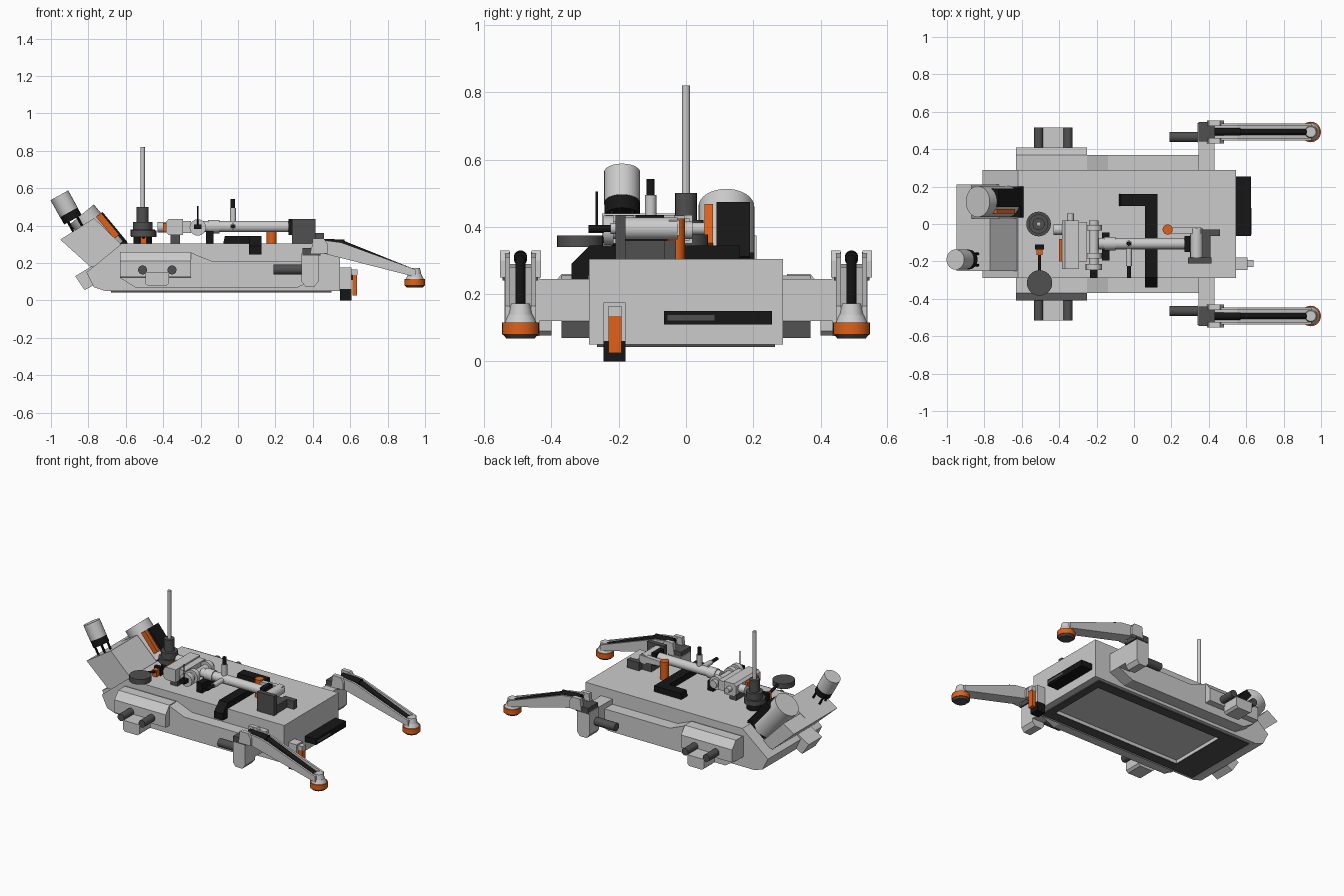
import bpy, bmesh, math
from mathutils import Vector


def mat(name, c):
    m = bpy.data.materials.new(name)
    m.diffuse_color = (*c, 1)
    return m


BLACK = mat("black", (0.008, 0.008, 0.008))
DARK = mat("dark_grey", (0.08, 0.08, 0.08))
ORANGE = mat("orange", (0.75, 0.12, 0.01))


def finish(name, bm, material, smooth=False):
    bmesh.ops.recalc_face_normals(bm, faces=bm.faces)
    me = bpy.data.meshes.new(name)
    bm.to_mesh(me)
    bm.free()
    if smooth:
        for p in me.polygons:
            p.use_smooth = True
        me.set_sharp_from_angle(angle=math.radians(35))
    if material:
        me.materials.append(material)
    ob = bpy.data.objects.new(name, me)
    bpy.context.collection.objects.link(ob)
    return ob


def prism(name, pts, lo, hi, material=None, plane="xz"):
    """Extrude a profile in the xz plane (along y) or the yz plane (along x)."""
    bm = bmesh.new()
    rings = []
    for d in sorted((lo, hi)):
        rings.append([bm.verts.new((a, d, b) if plane == "xz" else (d, a, b)) for a, b in pts])
    n = len(pts)
    bm.faces.new(rings[0])
    bm.faces.new(rings[1])
    for i in range(n):
        j = (i + 1) % n
        bm.faces.new((rings[0][i], rings[0][j], rings[1][j], rings[1][i]))
    return finish(name, bm, material)


def box(name, x, y, z, material=None):
    return prism(name, [(x[0], z[0]), (x[1], z[0]), (x[1], z[1]), (x[0], z[1])], y[0], y[1], material)


def rod(name, p, q, r, material=None, r2=None, n=24):
    p, q = Vector(p), Vector(q)
    bm = bmesh.new()
    bmesh.ops.create_cone(bm, cap_ends=True, segments=n, radius1=r,
                          radius2=r if r2 is None else r2, depth=(q - p).length)
    rot = (q - p).to_track_quat("Z", "Y")
    for v in bm.verts:
        v.co = rot @ v.co + (p + q) / 2
    return finish(name, bm, material, True)


# Hull with a recessed panel underneath
hull = prism("hull", [(0.545, 0.05), (0.545, 0.305), (-0.62, 0.305), (-0.81, 0.15),
                      (-0.77, 0.07), (-0.71, 0.05)], -0.288, 0.288)
cut = box("belly_cutter", (-0.5, 0.45), (-0.2, 0.2), (0.0, 0.07))
cut.hide_render = True
cut.hide_viewport = True
mod = hull.modifiers.new("recess", "BOOLEAN")
mod.object = cut
mod.solver = "EXACT"
for s in (1, -1):
    box("belly_side_rail", (-0.68, 0.5), (s * 0.2, s * 0.265), (0.043, 0.052), DARK)
for x in ((-0.68, -0.5), (0.45, 0.5)):
    box("belly_end_rail", x, (-0.2, 0.2), (0.043, 0.052), DARK)

# Stern blocks
prism("stern_block", [(-0.95, 0.325), (-0.77, 0.44), (-0.62, 0.295), (-0.62, 0.2), (-0.79, 0.18)],
      -0.25, 0.03)
prism("stern_cradle", [(-0.95, 0.325), (-0.87, 0.375), (-0.7, 0.2), (-0.79, 0.18)], 0.03, 0.21)
prism("stern_nozzle", [(-0.87, 0.13), (-0.82, 0.055), (-0.72, 0.11), (-0.77, 0.19)], -0.2, -0.06)

# Side pods, pegs and legs on both sides
for s in (1, -1):
    prism("sponson", [(-0.63, 0.255), (-0.25, 0.255), (-0.14, 0.21), (0.43, 0.21), (0.43, 0.12),
                      (0.32, 0.07), (-0.55, 0.07), (-0.63, 0.12)], s * 0.28, s * 0.37)
    prism("side_tank", [(s * 0.3, 0.26), (s * 0.37, 0.26), (s * 0.41, 0.21), (s * 0.41, 0.125),
                        (s * 0.3, 0.12)], -0.63, -0.25, plane="yz")
    for x in (-0.51, -0.353):
        rod("side_peg", (x, s * 0.38, 0.163), (x, s * 0.515, 0.163), 0.024, DARK)
    prism("peg_bracket", [(-0.495, 0.15), (-0.495, 0.09), (-0.48, 0.077), (-0.385, 0.077),
                          (-0.37, 0.09), (-0.37, 0.15)], s * 0.4, s * 0.515)
    # Leg mount
    box("leg_arm", (0.345, 0.43), (s * 0.28, s * 0.47), (0.12, 0.245))
    prism("leg_mount", [(0.34, 0.25), (0.34, 0.1), (0.36, 0.075), (0.41, 0.075), (0.43, 0.1),
                        (0.43, 0.25)], s * 0.435, s * 0.54)
    rod("leg_motor", (0.19, s * 0.465, 0.165), (0.345, s * 0.465, 0.165), 0.027, DARK)
    box("leg_bearing", (0.345, 0.44), (s * 0.44, s * 0.545), (0.24, 0.28), DARK)
    for o in (-0.047, 0.047):
        c = s * 0.492 + o
        prism("leg_fork", [(0.39, 0.25), (0.4, 0.33), (0.46, 0.33), (0.48, 0.3), (0.48, 0.25)],
              c - 0.014, c + 0.014)
        c = s * 0.492 + o * 0.82
        prism("leg_plate", [(0.43, 0.325), (0.55, 0.31), (0.95, 0.165), (0.95, 0.125), (0.46, 0.25)],
              c - 0.007, c + 0.007)
    prism("leg_core", [(0.43, 0.29), (0.55, 0.28), (0.95, 0.145), (0.95, 0.125), (0.46, 0.25)],
          s * 0.492 - 0.035, s * 0.492 + 0.035)
    rod("leg_piston", (0.43, s * 0.492, 0.31), (0.57, s * 0.492, 0.305), 0.02, BLACK)
    rod("leg_piston_rod", (0.56, s * 0.492, 0.305), (0.92, s * 0.492, 0.16), 0.015, BLACK)
    f = lambda z: (0.945, s * 0.492, z)
    rod("foot_sole", f(0.068), f(0.082), 0.042, DARK, 0.054)
    rod("foot_pad", f(0.08), f(0.115), 0.055, ORANGE)
    rod("foot_collar", f(0.115), f(0.14), 0.048, None, 0.036)
    rod("foot_cap", f(0.14), f(0.172), 0.035, None, 0.028)

# Bow fittings
box("bow_bumper", (0.54, 0.625), (-0.065, 0.255), (0.11, 0.15), BLACK)
box("bow_bumper_grip", (0.62, 0.628), (-0.055, 0.085), (0.122, 0.138), DARK)
box("bow_bracket", (0.54, 0.607), (-0.245, -0.18), (0.06, 0.175))
box("bow_foot", (0.545, 0.607), (-0.245, -0.18), (0.0, 0.062), BLACK)
box("bow_latch_top", (0.6, 0.638), (-0.23, -0.192), (0.135, 0.165))
box("bow_latch", (0.612, 0.636), (-0.23, -0.192), (0.025, 0.138), ORANGE)

# Antenna
for z0, z1, r, m in ((0.3, 0.345, 0.05, BLACK), (0.345, 0.378, 0.066, DARK), (0.378, 0.42, 0.052, DARK),
                     (0.42, 0.5, 0.032, DARK), (0.5, 0.82, 0.012, None)):
    rod("antenna_section", (-0.51, 0, z0), (-0.51, 0, z1), r, m)

# Disc sensor on its stalk
rod("disc_sensor", (-0.505, -0.315, 0.34), (-0.505, -0.315, 0.375), 0.068, DARK, n=32)
rod("disc_stalk", (-0.505, -0.26, 0.365), (-0.505, -0.15, 0.335), 0.009, BLACK)
box("disc_stalk_joint", (-0.52, -0.49), (-0.165, -0.135), (0.3, 0.35), ORANGE)
box("disc_stalk_clamp", (-0.53, -0.48), (-0.135, -0.11), (0.3, 0.36), BLACK)

# Folded arm
Y, Z = -0.105, 0.395
rod("arm_tube", (-0.19, Y, Z), (0.28, Y, Z), 0.03)
rod("arm_tube_collar", (-0.16, Y, Z), (-0.1, Y, Z), 0.036)
box("arm_end_clamp", (0.27, 0.3), (-0.15, -0.065), (0.35, 0.435), BLACK)
rod("arm_elbow", (0.335, -0.19, 0.395), (0.335, -0.025, 0.395), 0.033)
box("elbow_block", (0.29, 0.415), (-0.21, -0.18), (0.305, 0.435), DARK)
box("elbow_base", (0.3, 0.41), (-0.18, -0.06), (0.3, 0.36), DARK)
box("elbow_motor", (0.37, 0.46), (-0.065, -0.03), (0.305, 0.36), DARK)
prism("arm_link", [(0.18, 0.415), (0.36, 0.42), (0.36, 0.375), (0.18, 0.385)], -0.05, -0.02)
rod("orange_post", (0.18, -0.03, 0.3), (0.18, -0.03, 0.425), 0.027, ORANGE)
rod("arm_probe", (-0.027, Y, 0.42), (-0.027, Y, 0.495), 0.017)
rod("arm_probe_tip", (-0.027, Y, 0.49), (-0.027, Y, 0.542), 0.012, BLACK)
rod("arm_side_probe", (-0.027, Y, Z), (-0.027, -0.225, Z), 0.016)
rod("arm_side_probe_tip", (-0.027, -0.22, Z), (-0.027, -0.29, Z), 0.011, BLACK)
box("arm_rest", (-0.17, -0.13), (-0.195, -0.045), (0.3, 0.37), BLACK)

# Wrist and gripper
prism("wrist_body", [(-0.385, 0.365), (-0.37, 0.35), (-0.295, 0.35), (-0.295, 0.435), (-0.37, 0.435),
                     (-0.385, 0.42)], -0.24, 0.02)
rod("wrist_shaft", (-0.34, 0.01, 0.395), (-0.34, 0.055, 0.395), 0.018)
box("wrist_plate", (-0.3, -0.25), (-0.2, 0.01), (0.36, 0.425))
rod("wrist_pivot", (-0.215, -0.24, 0.39), (-0.215, 0.02, 0.39), 0.026)
for y in (-0.23, -0.17, -0.02):
    rod("wrist_wheel", (-0.215, y - 0.015, 0.39), (-0.215, y + 0.015, 0.39), 0.044, n=16)
box("wrist_strip", (-0.402, -0.384), (-0.2, -0.08), (0.366, 0.414), ORANGE)
rod("wrist_nose", (-0.43, -0.03, 0.392), (-0.38, -0.03, 0.392), 0.028)
box("wrist_stand", (-0.36, -0.31), (-0.2, -0.02), (0.3, 0.36), DARK)
rod("wrist_whisker", (-0.215, -0.265, 0.39), (-0.215, -0.265, 0.505), 0.004, BLACK)
box("wrist_whisker_base", (-0.235, -0.195), (-0.29, -0.23), (0.382, 0.405), BLACK)

# Strap over the deck
prism("deck_strap", [(-0.34, 0.245), (-0.34, 0.29), (-0.285, 0.345), (0.16, 0.345), (0.16, 0.3),
                     (-0.285, 0.3), (-0.29, 0.245)], 0.06, 0.125, BLACK, "yz")
prism("deck_strap_tail", [(-0.08, 0.3), (-0.07, 0.345), (0.06, 0.345), (0.06, 0.3)], 0.095, 0.16, BLACK)

# Large tilted barrel with side pack
top, ax, out = Vector((-0.835, 0, 0.46)), Vector((0.64, 0, -0.77)), Vector((0.77, 0, 0.64))


def tilt(a, b):
    v = top + ax * a + out * b
    return v.x, v.z


def tilted_box(name, a, b, y, m):
    prism(name, [tilt(a[0], b[0]), tilt(a[1], b[0]), tilt(a[1], b[1]), tilt(a[0], b[1])], y[0], y[1], m)


base = top + ax * 0.3
rod("barrel", (top.x, 0.12, top.z), (base.x, 0.12, base.z), 0.083, n=32)
tilted_box("barrel_pack", (0.06, 0.27), (0.02, 0.093), (0.09, 0.19), BLACK)
tilted_box("barrel_strip", (0.06, 0.21), (0.03, 0.084), (0.055, 0.08), ORANGE)
tilted_box("barrel_foot", (0.25, 0.31), (-0.06, 0.088), (0.035, 0.2), BLACK)

# Small mast camera on four pins
c = lambda a: Vector((-0.955 + 0.48 * a, -0.19, 0.562 - 0.87 * a))
rod("camera_head", c(0), c(0.105), 0.054)
rod("camera_ring", c(0.1), c(0.15), 0.053, BLACK)
for u in (-0.028, 0.028):
    for v in (-0.03, 0.03):
        o = Vector((0.87 * u, v, 0.48 * u))
        rod("camera_pin", c(0.14) + o, c(0.26) + o, 0.007, BLACK, n=10)
